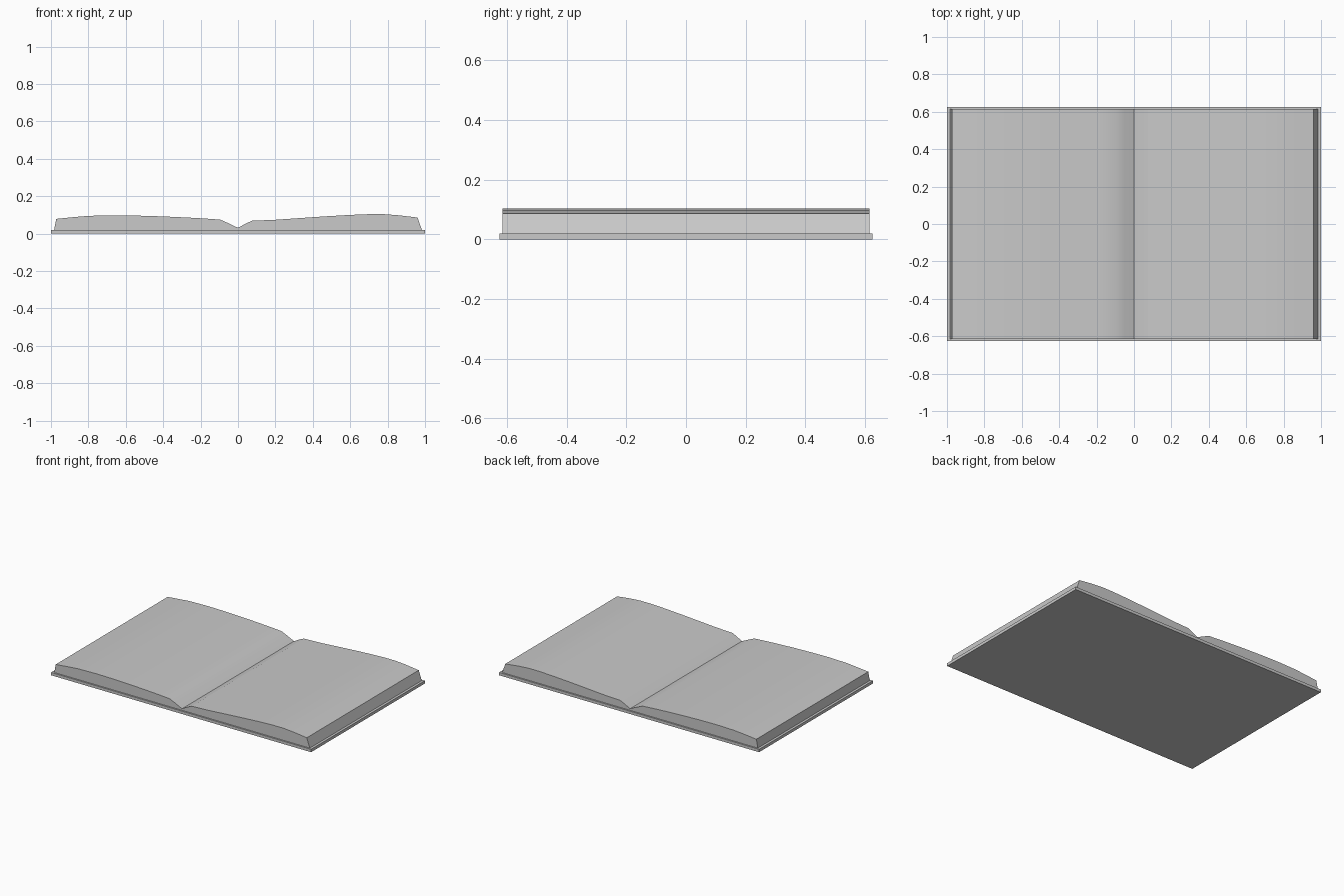
import bpy, bmesh

if "Cube" in bpy.data.objects:
    bpy.data.objects.remove(bpy.data.objects["Cube"])

grey = bpy.data.materials.new("plain grey")
grey.diffuse_color = (0.59, 0.59, 0.59, 1)
grey.use_nodes = True
grey.node_tree.nodes["Principled BSDF"].inputs["Base Color"].default_value = grey.diffuse_color


def extrude_profile(name, profile, half_depth):
    """Extrude a closed x-z outline along y, centred on y = 0."""
    bm = bmesh.new()
    face = bm.faces.new([bm.verts.new((x, -half_depth, z)) for x, z in profile])
    out = bmesh.ops.extrude_face_region(bm, geom=[face])
    moved = [v for v in out["geom"] if isinstance(v, bmesh.types.BMVert)]
    bmesh.ops.translate(bm, verts=moved, vec=(0, 2 * half_depth, 0))
    bmesh.ops.recalc_face_normals(bm, faces=bm.faces)
    mesh = bpy.data.meshes.new(name)
    bm.to_mesh(mesh)
    bm.free()
    mesh.materials.append(grey)
    obj = bpy.data.objects.new(name, mesh)
    bpy.context.collection.objects.link(obj)
    return obj


def shade_smooth(obj):
    bpy.ops.object.select_all(action="DESELECT")
    obj.select_set(True)
    bpy.context.view_layer.objects.active = obj
    bpy.ops.object.shade_smooth_by_angle(angle=0.35)


# Flat open cover
extrude_profile("cover", [(-1, 0), (1, 0), (1, 0.02), (-1, 0.02)], 0.625)

# Page blocks, curving down from the outer edges into the gutter
left = [(0, 0.02), (0, 0.031), (-0.05, 0.055), (-0.095, 0.075), (-0.18, 0.081),
        (-0.27, 0.086), (-0.4, 0.092), (-0.53, 0.096), (-0.66, 0.098),
        (-0.8, 0.095), (-0.88, 0.088), (-0.972, 0.079), (-0.983, 0.02)]
right = [(0, 0.02), (0, 0.031), (0.04, 0.053), (0.075, 0.069), (0.2, 0.074),
         (0.33, 0.083), (0.46, 0.092), (0.6, 0.100), (0.7, 0.104),
         (0.78, 0.104), (0.86, 0.098), (0.96, 0.086), (0.983, 0.02)]
for name, outline in (("left_pages", left), ("right_pages", right)):
    shade_smooth(extrude_profile(name, outline, 0.615))
